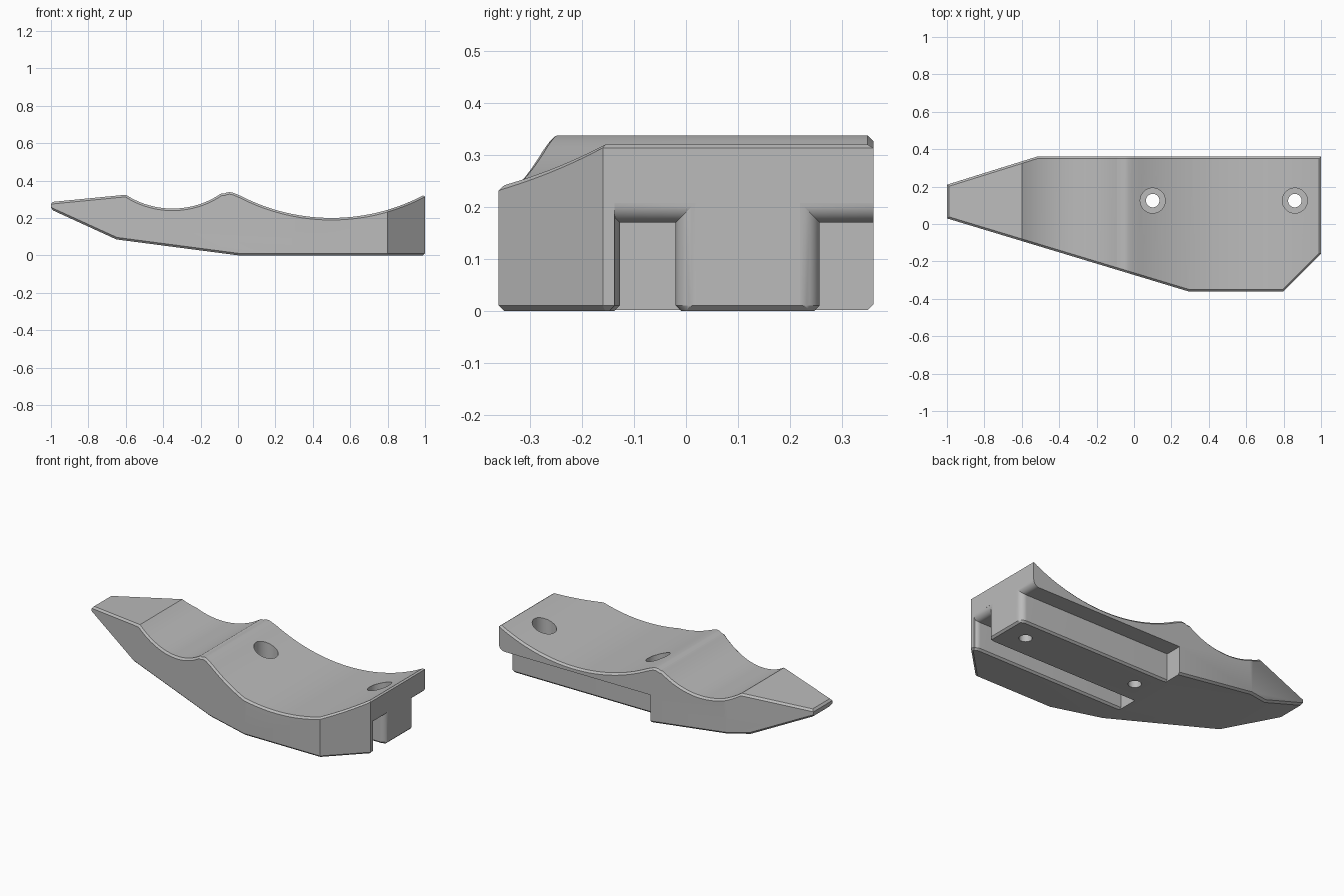
import bpy, bmesh, math
from mathutils import Vector

cube = bpy.data.objects.get("Cube")
if cube:
    bpy.data.objects.remove(cube, do_unlink=True)

grey = bpy.data.materials.new("plain_grey")
grey.use_nodes = True
colour = (0.5, 0.5, 0.5, 1)
grey.diffuse_color = colour
grey.node_tree.nodes["Principled BSDF"].inputs["Base Color"].default_value = colour


def make_object(name, bm):
    bmesh.ops.recalc_face_normals(bm, faces=bm.faces[:])
    mesh = bpy.data.meshes.new(name)
    bm.to_mesh(mesh)
    bm.free()
    mesh.materials.append(grey)
    obj = bpy.data.objects.new(name, mesh)
    bpy.context.collection.objects.link(obj)
    return obj


def dip(x0, x1, low_x, low_z, radius, steps):
    """Points along a hollow circular arc."""
    pts = []
    for i in range(steps + 1):
        x = x0 + (x1 - x0) * i / steps
        pts.append((x, low_z + radius - math.sqrt(radius ** 2 - (x - low_x) ** 2)))
    return pts


def loft(name, sections):
    """Closed solid through matching rings of points."""
    bm = bmesh.new()
    rings = [[bm.verts.new(p) for p in s] for s in sections]
    n = len(rings[0])
    for a, b in zip(rings, rings[1:]):
        for i in range(n):
            j = (i + 1) % n
            bm.faces.new((a[i], a[j], b[j], b[i]))
    bm.faces.new(rings[0])
    bm.faces.new(rings[-1])
    return make_object(name, bm)


# Body: side profile with two hollows, extruded across the width
W = 0.36
profile = [(1, 0), (0, 0), (-0.65, 0.085), (-1, 0.245), (-1, 0.285)]
profile += dip(-0.6, -0.09, -0.35, 0.25, 0.46, 20)
profile += [(-0.075, 0.33), (-0.06, 0.336), (-0.045, 0.338), (-0.03, 0.336), (-0.01, 0.328)]
profile += dip(0.015, 1, 0.5, 0.2, 1.06, 36)

bm = bmesh.new()
cap = bm.faces.new([bm.verts.new((x, -W, z)) for x, z in profile])
ext = bmesh.ops.extrude_face_region(bm, geom=[cap])
bmesh.ops.translate(bm, vec=(0, 2 * W, 0),
                    verts=[v for v in ext["geom"] if isinstance(v, bmesh.types.BMVert)])
bmesh.ops.recalc_face_normals(bm, faces=bm.faces[:])

# Slanted plan corners
for a, b in [((-1, 0.03), (0.29, -W)), ((0.8, -W), (1, -0.16)), ((-0.52, W), (-1, 0.21))]:
    outward = Vector((b[1] - a[1], a[0] - b[0], 0))
    cut = bmesh.ops.bisect_plane(bm, geom=bm.verts[:] + bm.edges[:] + bm.faces[:], dist=1e-5,
                                 plane_co=(a[0], a[1], 0), plane_no=outward, clear_outer=True)
    rim = [e for e in cut["geom_cut"] if isinstance(e, bmesh.types.BMEdge) and e.is_boundary]
    bmesh.ops.edgeloop_fill(bm, edges=rim)
bmesh.ops.recalc_face_normals(bm, faces=bm.faces[:])

# Chamfer round the upper and lower rims
bm.normal_update()
rims = [e for e in bm.edges if len(e.link_faces) == 2
        and sum(abs(f.normal.z) < 0.01 for f in e.link_faces) == 1]
bmesh.ops.bevel(bm, geom=rims, offset=0.011, offset_type="OFFSET", segments=1,
                profile=0.5, affect="EDGES", clamp_overlap=True)
body = make_object("body", bm)


# Underside slots that flare to a rounded mouth at the end
def slot(name, y0, y1, flare0, flare1):
    r, start, c = 0.038, 0.962, 0.011
    xs = [(-0.015, 0)]
    for i in range(9):
        t = math.radians(i * 10)
        xs.append((start + r * math.sin(t), r - r * math.cos(t)))
    xs += [(1.0, r), (1.1, r)]
    sections = []
    for x, d in xs:
        a, b, top = y0 - min(d, flare0), y1 + min(d, flare1), 0.17 + d
        sections.append([(x, a, top), (x, a, c), (x, a - 2 * c, -c),
                         (x, b + 2 * c, -c), (x, b, c), (x, b, top)])
    return loft(name, sections)


def drill(name, x, radius, z0, z1):
    ring = [(x + radius * math.cos(k * math.tau / 40), 0.125 + radius * math.sin(k * math.tau / 40))
            for k in range(40)]
    return loft(name, [[(px, py, z) for px, py in ring] for z in (z0, z1)])


cutters = [slot("inner_slot", -0.127, -0.02, 0.01, 0.038),
           slot("side_slot", 0.257, 0.5, 0.038, 0)]
for x in (0.1, 0.86):
    cutters.append(drill("bolt_hole", x, 0.036, -0.1, 0.5))
    cutters.append(drill("bolt_head_recess", x, 0.067, 0.12, 0.5))

bpy.ops.object.select_all(action="DESELECT")
bpy.context.view_layer.objects.active = body
body.select_set(True)
for cutter in cutters:
    cutter.hide_render = True
    mod = body.modifiers.new(cutter.name, "BOOLEAN")
    mod.operation = "DIFFERENCE"
    mod.solver = "EXACT"
    mod.object = cutter
    bpy.ops.object.modifier_apply(modifier=mod.name)
    bpy.data.objects.remove(cutter, do_unlink=True)

bpy.ops.object.shade_smooth_by_angle(angle=math.radians(20))
